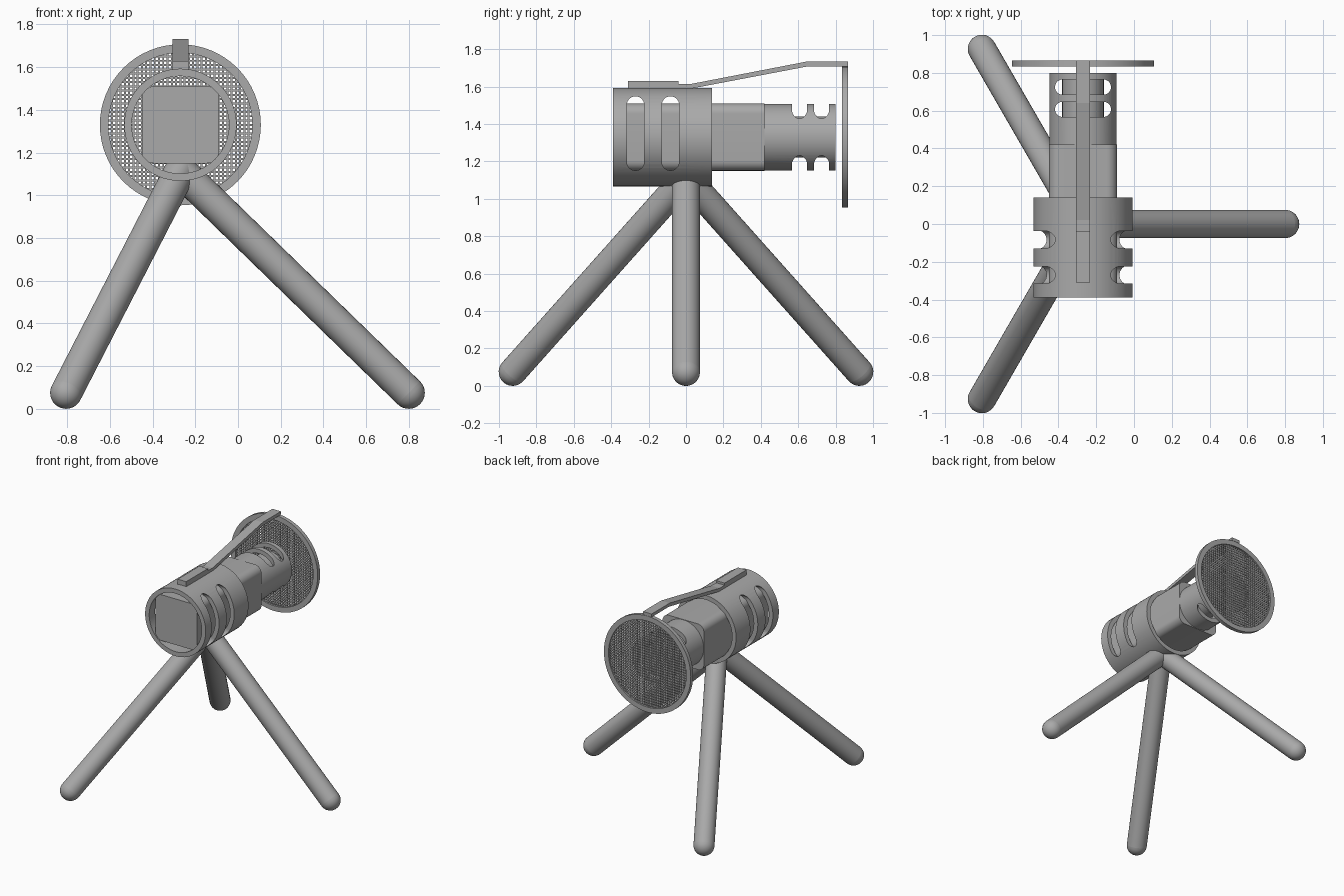
import bpy, bmesh, math
from mathutils import Vector, Matrix

if "Cube" in bpy.data.objects:
    bpy.data.objects.remove(bpy.data.objects["Cube"])

CX, CZ = -0.27, 1.33          # axis of the microphone

grey = bpy.data.materials.new("mid_grey")
grey.use_nodes = True
grey.diffuse_color = (0.4, 0.4, 0.4, 1)
grey.node_tree.nodes["Principled BSDF"].inputs["Base Color"].default_value = (0.4, 0.4, 0.4, 1)


def finish(name, bm, smooth=True):
    bmesh.ops.recalc_face_normals(bm, faces=bm.faces)
    mesh = bpy.data.meshes.new(name)
    bm.to_mesh(mesh)
    bm.free()
    mesh.materials.append(grey)
    ob = bpy.data.objects.new(name, mesh)
    bpy.context.collection.objects.link(ob)
    if smooth:
        shade(ob)
    return ob


def shade(ob):
    bpy.ops.object.select_all(action="DESELECT")
    ob.select_set(True)
    bpy.context.view_layer.objects.active = ob
    bpy.ops.object.shade_smooth_by_angle(angle=math.radians(35))


def prism(name, points, offset, smooth=True):
    """Extrude a closed outline of 3D points along an offset."""
    bm = bmesh.new()
    face = bm.faces.new([bm.verts.new(p) for p in points])
    out = bmesh.ops.extrude_face_region(bm, geom=[face])
    bmesh.ops.translate(bm, vec=offset,
                        verts=[v for v in out["geom"] if isinstance(v, bmesh.types.BMVert)])
    return finish(name, bm, smooth)


def rounded(w, h, r, n=10):
    """Rounded rectangle outline, half sizes w and h."""
    pts = []
    for q, (sx, sy) in enumerate([(1, 1), (-1, 1), (-1, -1), (1, -1)]):
        for i in range(n + 1):
            a = math.pi / 2 * (q + i / n)
            pts.append((sx * (w - r) + r * math.cos(a), sy * (h - r) + r * math.sin(a)))
    return pts


def lathe(name, profile, closed, n=64):
    """Spin a (radius, y) profile around the microphone axis."""
    bm = bmesh.new()
    vs = [bm.verts.new((CX + r, y, CZ)) for r, y in profile]
    pairs = list(zip(vs, vs[1:])) + ([(vs[-1], vs[0])] if closed else [])
    edges = [bm.edges.new(p) for p in pairs]
    bmesh.ops.spin(bm, geom=vs + edges, cent=(CX, 0, CZ), axis=(0, 1, 0),
                   angle=math.tau, steps=n)
    bmesh.ops.remove_doubles(bm, verts=bm.verts, dist=0.0001)
    return finish(name, bm)


def tube(name, outer, inner, y0, y1):
    return lathe(name, [(outer, y0), (outer, y1), (inner, y1), (inner, y0)], True)


def cut(ob, cutters):
    for c in cutters:
        c.hide_render = True
        mod = ob.modifiers.new("slot", "BOOLEAN")
        mod.operation, mod.solver, mod.object = "DIFFERENCE", "EXACT", c
        bpy.context.view_layer.objects.active = ob
        bpy.ops.object.modifier_apply(modifier=mod.name)
        bpy.data.objects.remove(c)
    shade(ob)


# Shock mount sleeve with two tall slots through each side
sleeve = tube("mount_sleeve", 0.263, 0.228, -0.39, 0.14)
cut(sleeve, [prism("slot_cutter", [(CX - 0.4, y + u, 1.35 + v)
                                   for u, v in rounded(0.046, 0.198, 0.0455)], (0.8, 0, 0))
             for y in (-0.27, -0.083)])

# Square microphone body
prism("microphone_body", [(CX + u, -0.38, CZ + v) for u, v in rounded(0.18, 0.18, 0.055)],
      (0, 0.8, 0))

# Round microphone head with slots above and below, around an inner capsule
head = tube("microphone_head", 0.178, 0.145, 0.4, 0.8)
cut(head, [prism("slot_cutter", [(CX + u, y + v, CZ - 0.4)
                                 for u, v in rounded(0.148, 0.04, 0.0395)], (0, 0, 0.8))
           for y in (0.607, 0.725)])
lathe("inner_capsule", [(0, 0.41), (0.11, 0.41), (0.11, 0.79), (0, 0.79)], False)

# Bent arm holding the filter, and its mounting block
arm = [(-0.06, 1.588), (0.02, 1.588), (0.65, 1.708), (0.865, 1.708),
       (0.865, 1.733), (0.64, 1.733), (0.02, 1.613), (-0.06, 1.613)]
prism("filter_arm", [(CX - 0.037, y, z) for y, z in arm], (0.074, 0, 0), False)
block = [(-0.31, 1.58), (-0.04, 1.58), (-0.04, 1.63), (-0.31, 1.63)]
prism("arm_block", [(CX - 0.037, y, z) for y, z in block], (0.074, 0, 0), False)

# Filter ring and its woven mesh
tube("filter_ring", 0.377, 0.337, 0.835, 0.865)
bm = bmesh.new()
R, STEP, WIRE = 0.34, 0.02, 0.009
for i in range(-16, 17):
    d = i * STEP
    length = 2 * math.sqrt(R * R - d * d)
    for pos, size in (((d, 0), (WIRE, length)), ((0, d), (length, WIRE))):
        bmesh.ops.create_cube(bm, size=1, matrix=Matrix.Translation(
            (CX + pos[0], 0.85, CZ + pos[1])) @ Matrix.Diagonal((size[0], 0.009, size[1], 1)))
finish("filter_mesh", bm, False)

# Three round-ended tripod legs
for k, name in enumerate(("left_leg", "back_right_leg", "front_right_leg")):
    a = math.tau * k / 3
    foot = Vector((CX + 1.07 * math.cos(a), 1.07 * math.sin(a), 0.075))
    top = Vector((CX, 0, 1.115))
    axis = foot - top
    bm = bmesh.new()
    bmesh.ops.create_uvsphere(bm, u_segments=32, v_segments=16, radius=0.075)
    # Stretch the sphere into a capsule
    bmesh.ops.bisect_plane(bm, geom=bm.verts[:] + bm.edges[:] + bm.faces[:],
                           plane_co=(0, 0, 0), plane_no=(0, 0, -1), clear_outer=True)
    rim = [e for e in bm.edges if e.is_boundary]
    out = bmesh.ops.extrude_edge_only(bm, edges=rim)
    moved = [v for v in out["geom"] if isinstance(v, bmesh.types.BMVert)]
    bmesh.ops.translate(bm, verts=moved, vec=(0, 0, -axis.length))
    bmesh.ops.holes_fill(bm, edges=[e for e in bm.edges if e.is_boundary], sides=0)
    rot = axis.to_track_quat("Z", "Y").to_matrix().to_4x4()
    bmesh.ops.transform(bm, matrix=Matrix.Translation(foot) @ rot, verts=bm.verts)
    finish(name, bm)
